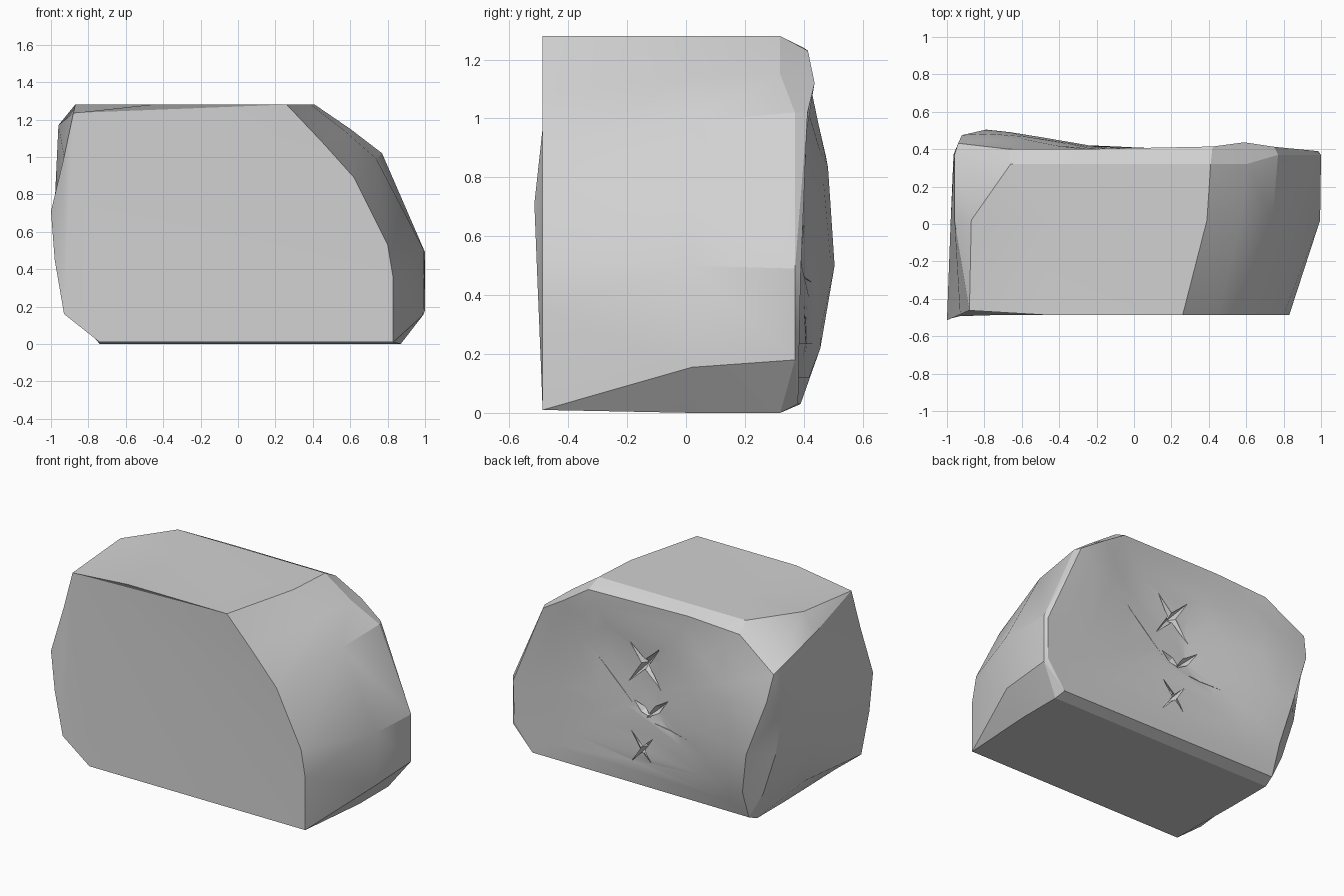
import bpy, bmesh, math
from mathutils import Vector

cube = bpy.data.objects.get("Cube")
if cube:
    bpy.data.objects.remove(cube, do_unlink=True)

stone = bpy.data.materials.new("grey stone")
stone.use_nodes = True
colour = (0.64, 0.64, 0.64, 1)
stone.diffuse_color = colour
stone.node_tree.nodes["Principled BSDF"].inputs["Base Color"].default_value = colour


def clamp(value):
    return max(0.0, min(1.0, value))


def back_depth(x, z):
    """Uneven back face: a swell on one side, a bump near the upper corner, a shallow hollow."""
    height = 0.6 if z > 0.53 else 0.52
    swell = clamp((-x - 0.05) / 0.7) * clamp(1 - ((z - 0.53) / height) ** 2)
    bump = clamp(1 - math.hypot(x - 0.58, z - 1.12) / 0.3)
    hollow = clamp(1 - math.hypot((x - 0.15) / 0.7, (z - 0.85) / 0.4))
    return 0.38 + 0.02 * clamp(z) + 0.115 * swell + 0.04 * bump - 0.025 * hollow


def front_depth(x, z):
    """Flat front whose one end leans forward at mid height and back at the top."""
    left = clamp((-x - 0.46) / 0.5)
    return -0.487 - left * (0.028 - 0.11 * max(0, z - 0.71) - 0.04 * max(0, 0.71 - z))


def shoulder_depth(x, z):
    return 0.37 if abs(x) > 0.7 and z > 0.1 else 0.32


# Outlines (x, z) of the block, from front to back, all with the same corner order
front = [(-.74, .01), (.83, .01), (.83, .35), (.80, .53), (.62, .89), (.45, 1.08), (.26, 1.28),
         (-.46, 1.28), (-.88, 1.235), (-.93, 1.0), (-1, .71), (-.98, .45), (-.93, .16)]
middle = [(-.74, 0), (.87, 0), (.99, .155), (.995, .5), (.74, .99), (.57, 1.14), (.39, 1.28),
          (-.46, 1.28), (-.87, 1.28), (-.96, 1.17), (-.98, .75), (-.96, .45), (-.88, .17)]
shoulder = [(-.74, 0), (.87, 0), (1, .18), (1, .49), (.77, 1.02), (.6, 1.15), (.41, 1.28),
            (-.3, 1.28), (-.66, 1.28), (-.96, 1.08), (-.965, .8), (-.91, .48), (-.82, .2)]
rim = [(-.73, .03), (.85, .03), (.98, .2), (.985, .47), (.75, 1.02), (.59, 1.12), (.42, 1.23),
       (-.3, 1.24), (-.67, 1.22), (-.94, 1.04), (-.92, .87), (-.79, .5), (-.73, .22)]


def shrink(outline, factor, centre=(0.05, 0.62)):
    return [tuple(c + (p - c) * factor for p, c in zip(point, centre)) for point in outline]


bm = bmesh.new()


def add_ring(outline, depth):
    return [bm.verts.new((x, depth(x, z), z)) for x, z in outline]


rings = [add_ring(front, front_depth),
         add_ring(middle, lambda x, z: 0.02),
         add_ring(shoulder, shoulder_depth),
         add_ring(rim, back_depth)]
rings += [add_ring(shrink(rim, f), back_depth) for f in (0.85, 0.65, 0.4, 0.15)]

# Skin between the outlines, then the two caps
for a, b in zip(rings, rings[1:]):
    for i in range(len(a)):
        j = (i + 1) % len(a)
        bm.faces.new((a[i], a[j], b[j], b[i]))
bm.faces.new(rings[0])
bm.faces.new(rings[-1])
bmesh.ops.triangulate(bm, faces=bm.faces[:])
bmesh.ops.recalc_face_normals(bm, faces=bm.faces[:])
mesh = bpy.data.meshes.new("stone_block")
bm.to_mesh(mesh)
bm.free()
block = bpy.data.objects.new("stone_block", mesh)
bpy.context.collection.objects.link(block)
mesh.materials.append(stone)


def make_cutter(start, end, width, depth):
    """Slender pointed wedge lying along a line on the back face."""
    a, b = (Vector((x, back_depth(x, z), z)) for x, z in (start, end))
    mid = (a + b) / 2
    mid.y = back_depth(mid.x, mid.z)
    across = (b - a).cross(Vector((0, 1, 0))).normalized() * width
    inward = Vector((0, depth, 0))
    shape = bmesh.new()
    for p in (a, b, mid + across, mid - across, mid - inward, mid + inward):
        shape.verts.new(p)
    bmesh.ops.convex_hull(shape, input=shape.verts[:])
    bmesh.ops.recalc_face_normals(shape, faces=shape.faces[:])
    data = bpy.data.meshes.new("groove_cutter")
    shape.to_mesh(data)
    shape.free()
    data.materials.append(stone)
    cutter = bpy.data.objects.new("groove_cutter", data)
    cutter.hide_render = True
    bpy.context.collection.objects.link(cutter)
    return cutter


# Carved marks: two crosses, a chevron between them and two fine scratches
grooves = []
for z in (0.83, 0.28):
    for side in (1, -1):
        grooves.append(((0.03 + 0.12 * side, z + 0.14), (0.03 - 0.12 * side, z - 0.14), 0.026, 0.045))
grooves += [((0.11, 0.58), (-0.03, 0.49), 0.025, 0.045),
            ((0.02, 0.48), (-0.15, 0.64), 0.025, 0.045),
            ((0.41, 0.83), (0.09, 0.53), 0.002, 0.012),
            ((0.04, 0.48), (-0.32, 0.44), 0.002, 0.012)]

bpy.context.view_layer.objects.active = block
block.select_set(True)
for groove in grooves:
    cutter = make_cutter(*groove)
    cut = block.modifiers.new("groove", "BOOLEAN")
    cut.operation = "DIFFERENCE"
    cut.solver = "EXACT"
    cut.object = cutter
    bpy.ops.object.modifier_apply(modifier=cut.name)
    bpy.data.objects.remove(cutter, do_unlink=True)

bpy.ops.object.select_all(action="DESELECT")
block.select_set(True)
bpy.ops.object.shade_smooth_by_angle(angle=math.radians(22))
